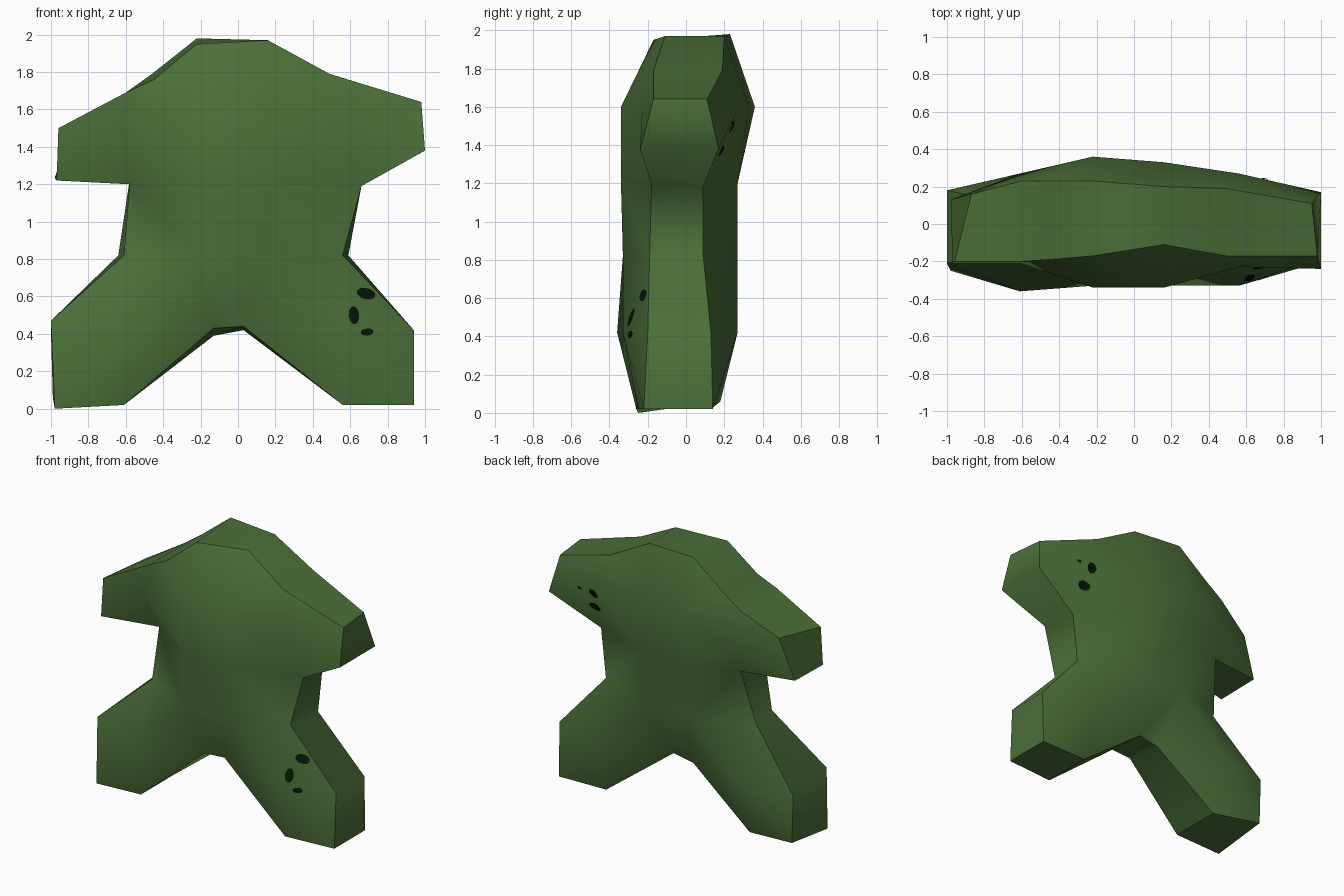
import bpy, bmesh, math
from mathutils import Vector
from mathutils.geometry import delaunay_2d_cdt
from mathutils.bvhtree import BVHTree

if "Cube" in bpy.data.objects:
    bpy.data.objects.remove(bpy.data.objects["Cube"])


def material(name, rgb):
    m = bpy.data.materials.new(name)
    m.diffuse_color = (*rgb, 1)
    m.use_nodes = True
    m.node_tree.nodes["Principled BSDF"].inputs["Base Color"].default_value = m.diffuse_color
    return m


green = material("leaf green", (0.07, 0.16, 0.04))
dark = material("dark green", (0.0015, 0.008, 0.002))

# Silhouette, clockwise from the head: x, z, front rim y, back rim y
OUTLINE = [
    (-0.22, 1.95, -0.17, 0.23), (0.16, 1.97, -0.11, 0.20),
    (0.49, 1.79, -0.17, 0.19), (0.98, 1.64, -0.17, 0.11),
    (1.00, 1.38, -0.24, 0.17), (0.66, 1.19, -0.18, 0.09),
    (0.56, 0.82, -0.19, 0.09), (0.94, 0.42, -0.20, 0.13),
    (0.94, 0.02, -0.22, 0.14), (0.56, 0.02, -0.25, 0.13),
    (0.03, 0.44, -0.20, 0.10), (-0.13, 0.43, -0.20, 0.10),
    (-0.61, 0.02, -0.26, 0.13), (-0.98, 0.00, -0.25, 0.18),
    (-1.00, 0.47, -0.21, 0.18), (-0.61, 0.82, -0.13, 0.10),
    (-0.58, 1.20, -0.09, 0.19), (-0.97, 1.22, -0.21, 0.13),
    (-0.96, 1.50, -0.20, 0.16), (-0.60, 1.69, -0.20, 0.23),
    (-0.45, 1.76, -0.19, 0.23),
]
# Small shifts of the back rim against the front rim
SHIFT = {0: (0, 0.03), 3: (-0.03, 0), 5: (-0.03, -0.01), 6: (0.03, 0),
         10: (0, -0.02), 11: (0, -0.04), 13: (-0.01, 0.06),
         14: (0, -0.06), 15: (-0.03, 0), 16: (0, 0.02),
         17: (-0.01, 0.015), 18: (0.09, 0.03), 20: (-0.01, 0.03)}
# Outline corners that stay sharp across the rim wall
CORNERS = {3, 8, 9, 12, 13, 16, 17, 18}

# Padding points inside the silhouette: x, z, front y, back y
PADDING = [
    (-0.61, 1.42, -0.21, 0.27), (-0.22, 1.60, -0.34, 0.36),
    (0.16, 1.60, -0.34, 0.33), (0.56, 1.58, -0.23, 0.27),
    (-0.22, 1.20, -0.34, 0.27), (0.16, 1.20, -0.34, 0.27),
    (-0.22, 0.82, -0.33, 0.27), (0.16, 0.82, -0.33, 0.27),
    (-0.61, 0.42, -0.36, 0.27), (0.56, 0.42, -0.33, 0.27),
]

n = len(OUTLINE)
bm = bmesh.new()
rims = []

# Front and back padded panels
for side in (0, 1):
    pts = []
    for i, p in enumerate(OUTLINE + PADDING):
        dx, dz = SHIFT.get(i, (0, 0)) if side else (0, 0)
        pts.append(Vector((p[0] + dx, p[2 + side], p[1] + dz)))
    verts = [bm.verts.new(p) for p in pts]
    res = delaunay_2d_cdt([Vector((p.x, p.z)) for p in pts],
                          [(i, (i + 1) % n) for i in range(n)],
                          [list(range(n))[::-1]], 1, 1e-5)
    origin = res[3]
    for f in res[2]:
        bm.faces.new([verts[origin[i][0]] for i in f])
    rims.append(verts[:n])

# Rim wall joining the panels
front, back = rims
for i in range(n):
    j = (i + 1) % n
    bm.faces.new((front[i], front[j], back[j], back[i]))
bmesh.ops.recalc_face_normals(bm, faces=bm.faces)

# Smooth panels, hard rims and hard corners along the wall
for f in bm.faces:
    f.smooth = True
for i in range(n):
    for rim in rims:
        bm.edges.get((rim[i], rim[(i + 1) % n])).smooth = False
    bm.edges.get((front[i], back[i])).smooth = i not in CORNERS
tree = BVHTree.FromBMesh(bm)
mesh = bpy.data.meshes.new("padded_body")
bm.to_mesh(mesh)
bm.free()
mesh.materials.append(green)
bpy.context.collection.objects.link(bpy.data.objects.new("padded_body", mesh))


# Thin spots draped on the front or back panel
def spot(name, x, z, rx, rz, tilt, from_back):
    d = 1 if from_back else -1
    b = bmesh.new()

    def drape(u, w):
        px = x + u * math.cos(tilt) - w * math.sin(tilt)
        pz = z + u * math.sin(tilt) + w * math.cos(tilt)
        hit = tree.ray_cast(Vector((px, 2 * d, pz)), Vector((0, -d, 0)))
        y = hit[0].y if hit[0] else 0.2 * d
        return b.verts.new((px, y + 0.006 * d, pz))

    k = 12
    centre = drape(0, 0)
    rings = []
    for s in (0.5, 1.0):
        ring = []
        for i in range(k):
            a = 2 * math.pi * i / k
            r = s * (1 + 0.12 * math.sin(2 * a + 1))
            ring.append(drape(r * rx * math.cos(a), r * rz * math.sin(a)))
        rings.append(ring)
    for i in range(k):
        j = (i + 1) % k
        b.faces.new((centre, rings[0][i], rings[0][j]))
        b.faces.new((rings[0][i], rings[1][i], rings[1][j], rings[0][j]))
    if from_back:
        bmesh.ops.reverse_faces(b, faces=b.faces)
    me = bpy.data.meshes.new(name)
    b.to_mesh(me)
    b.free()
    me.materials.append(dark)
    bpy.context.collection.objects.link(bpy.data.objects.new(name, me))


spot("leg_spot_upper", 0.685, 0.615, 0.046, 0.033, -0.35, False)
spot("leg_spot_middle", 0.62, 0.50, 0.026, 0.052, 0.2, False)
spot("leg_spot_lower", 0.69, 0.41, 0.031, 0.021, 0, False)
spot("arm_spot_lower", 0.61, 1.375, 0.045, 0.034, 0, True)
spot("arm_spot_upper", 0.585, 1.50, 0.034, 0.036, 0.3, True)
spot("arm_spot_small", 0.70, 1.515, 0.016, 0.011, 0, True)
